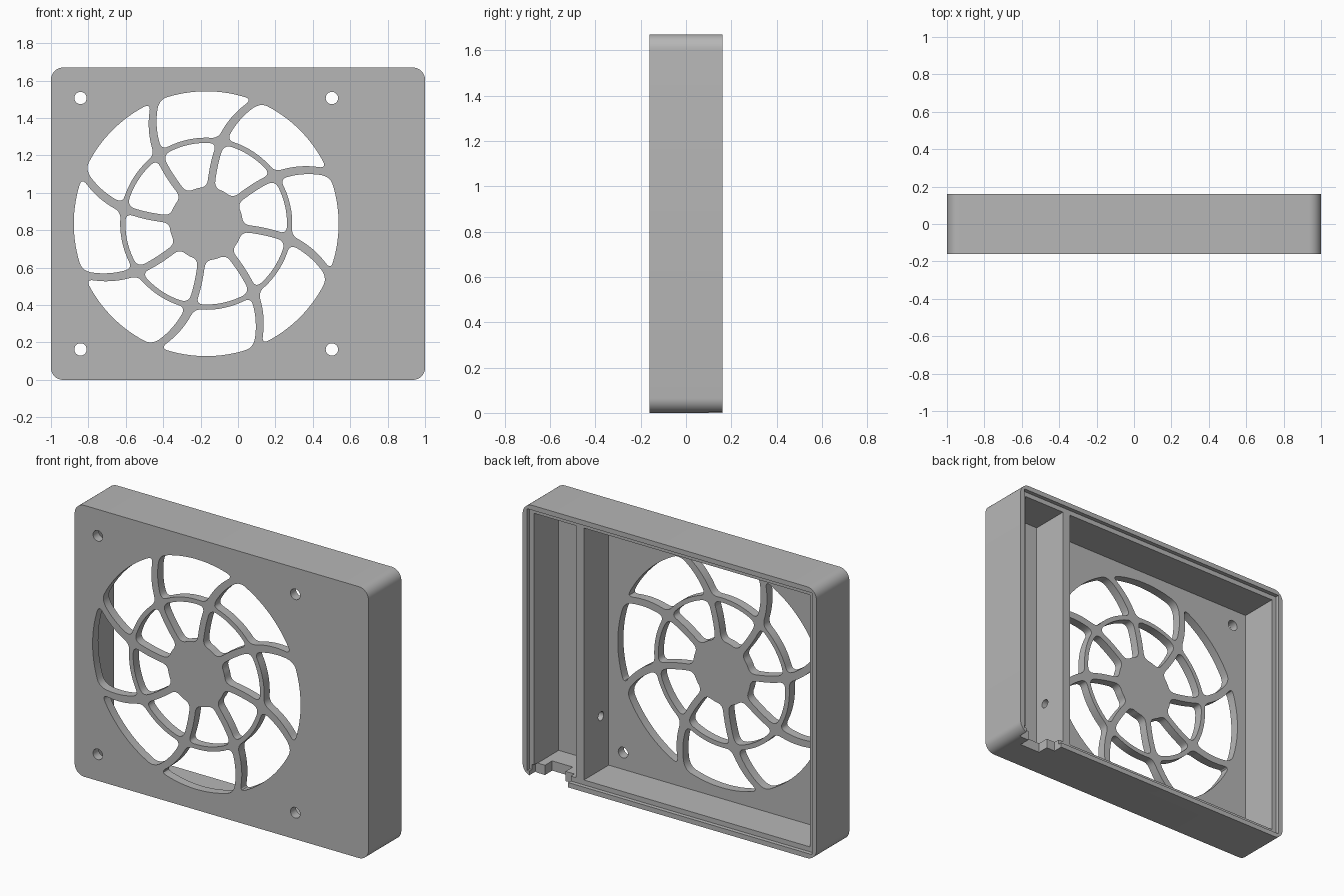
import bpy, bmesh, math
from mathutils import Vector, Matrix

cube = bpy.data.objects.get("Cube")
if cube:
    bpy.data.objects.remove(cube, do_unlink=True)

W, H, D = 2.0, 1.67, 0.32          # overall size
WALL, RIM = 0.06, 0.03             # wall and rim widths
FLOOR_Y, LEDGE_Y = -0.105, 0.135   # inside of the front plate, lid ledge
FAN = Vector((-0.17, H / 2))       # fan centre in x, z
HUB, RING_IN, RING_OUT, FAN_R = 0.195, 0.432, 0.46, 0.708
RIBS, FILLET = 8, 0.04

grey = bpy.data.materials.new("grey_plastic")
grey.use_nodes = True
colour = (0.47, 0.47, 0.47, 1)
grey.diffuse_color = colour
grey.node_tree.nodes["Principled BSDF"].inputs["Base Color"].default_value = colour


def polar(r, a):
    return FAN + Vector((math.cos(a), math.sin(a))) * r


def circle(cx, cz, r, n=24):
    return [Vector((cx + r * math.cos(math.tau * i / n),
                    cz + r * math.sin(math.tau * i / n))) for i in range(n)]


def rect(x0, x1, z0, z1):
    return [Vector(p) for p in ((x0, z0), (x1, z0), (x1, z1), (x0, z1))]


def rounded_rect(x0, x1, z0, z1, r, n=8):
    pts = []
    centres = ((x1 - r, z1 - r), (x0 + r, z1 - r), (x0 + r, z0 + r), (x1 - r, z0 + r))
    for k, (cx, cz) in enumerate(centres):
        for i in range(n + 1):
            a = math.pi / 2 * (k + i / n)
            pts.append(Vector((cx + r * math.cos(a), cz + r * math.sin(a))))
    return pts


def rib_angle(r):
    """Swept centre line of a rib, as an angle for each radius."""
    return math.radians(83 - 13.7 * (r - 0.19) - 60.7 * (r - 0.19) * (r - 0.445))


def opening(k, r0, r1, half):
    """Curved window between two ribs, with rounded corners."""
    step = math.tau / RIBS

    def low(r):
        return rib_angle(r) + k * step + half / r

    def high(r):
        return rib_angle(r) + (k + 1) * step - half / r

    def span(a, b, n):
        return [a + (b - a) * i / n for i in range(n + 1)]

    f0, f1 = FILLET / r0, FILLET / r1
    radii = span(r0 + FILLET, r1 - FILLET, 8)
    sides = [
        [polar(r, low(r)) for r in radii],
        [polar(r1, a) for a in span(low(r1) + f1, high(r1) - f1, 14)],
        [polar(r, high(r)) for r in reversed(radii)],
        [polar(r0, a) for a in span(high(r0) - f0, low(r0) + f0, 10)],
    ]
    corners = [polar(r1, low(r1)), polar(r1, high(r1)),
               polar(r0, high(r0)), polar(r0, low(r0))]
    pts = []
    for i, side in enumerate(sides):
        pts += side
        a, c, b = side[-1], corners[i], sides[(i + 1) % 4][0]
        for t in (0.2, 0.4, 0.6, 0.8):
            pts.append(a * (1 - t) ** 2 + c * 2 * t * (1 - t) + b * t ** 2)
    return pts


def slab(name, loops, y0, y1):
    """Flat outline with holes, filled and extruded from y0 to y1."""
    curve = bpy.data.curves.new(name, "CURVE")
    curve.dimensions = "2D"
    curve.fill_mode = "BOTH"
    curve.extrude = (y1 - y0) / 2
    for loop in loops:
        spline = curve.splines.new("POLY")
        spline.points.add(len(loop) - 1)
        for point, p in zip(spline.points, loop):
            point.co = (p.x, p.y, 0, 1)
        spline.use_cyclic_u = True
    obj = bpy.data.objects.new(name, curve)
    bpy.context.collection.objects.link(obj)
    select(obj)
    bpy.ops.object.convert(target="MESH")
    obj = bpy.context.view_layer.objects.active
    obj.name = name
    mesh = obj.data
    mesh.transform(Matrix.Translation((0, (y0 + y1) / 2, 0))
                   @ Matrix.Rotation(math.pi / 2, 4, "X"))
    bm = bmesh.new()
    bm.from_mesh(mesh)
    bmesh.ops.remove_doubles(bm, verts=bm.verts, dist=1e-5)
    bmesh.ops.recalc_face_normals(bm, faces=bm.faces)
    bm.to_mesh(mesh)
    bm.free()
    mesh.materials.clear()
    mesh.materials.append(grey)
    return obj


def select(obj):
    bpy.ops.object.select_all(action="DESELECT")
    obj.select_set(True)
    bpy.context.view_layer.objects.active = obj


def cut(obj, cutter):
    mod = obj.modifiers.new("cut", "BOOLEAN")
    mod.operation = "DIFFERENCE"
    mod.solver = "EXACT"
    mod.object = cutter
    select(obj)
    bpy.ops.object.modifier_apply(modifier=mod.name)


outline = rounded_rect(-W / 2, W / 2, 0, H, 0.065)

# Front plate with fan grille and screw holes
holes = [circle(x, z, 0.033) for x in (-0.842, 0.502) for z in (0.163, 1.507)]
for k in range(RIBS):
    holes.append(opening(k, HUB, RING_IN, 0.02))
    holes.append(opening(k, RING_OUT, FAN_R, 0.024))
front_plate = slab("front_grille", [outline] + holes, -D / 2, FLOOR_Y)

# Walls around the fan bay and the narrow side bay, with the divider between
bays = [rect(-W / 2 + WALL, 0.6, WALL, H - WALL),
        rect(0.655, W / 2 - WALL, WALL, H - WALL)]
walls = slab("walls_and_divider", [outline] + bays, FLOOR_Y, LEDGE_Y)

# Thin raised rim around the lid recess
rim = slab("back_rim", [outline, rect(-W / 2 + RIM, W / 2 - RIM, RIM, H - RIM)],
           LEDGE_Y, D / 2)

# Cable hole through the divider
bpy.ops.mesh.primitive_cylinder_add(vertices=24, radius=0.027, depth=0.2,
                                    location=(0.63, -0.03, 0.39),
                                    rotation=(0, math.pi / 2, 0))
cable_cutter = bpy.context.object
cut(walls, cable_cutter)

# Stepped cable notch in the bottom wall of the side bay
notches = [slab("notch_cutter", [rect(x0, x1, -0.1, WALL + 0.002)], y0, 0.3)
           for x0, x1, y0 in ((0.69, 0.955, 0.1), (0.75, 0.89, 0.03))]
for notch in notches:
    cut(walls, notch)
    cut(rim, notch)

for cutter in [cable_cutter] + notches:
    bpy.data.objects.remove(cutter, do_unlink=True)

# Smooth the round corners and holes, keep other edges sharp
for obj in (front_plate, walls, rim):
    select(obj)
    bpy.ops.object.shade_smooth_by_angle(angle=math.radians(30))
